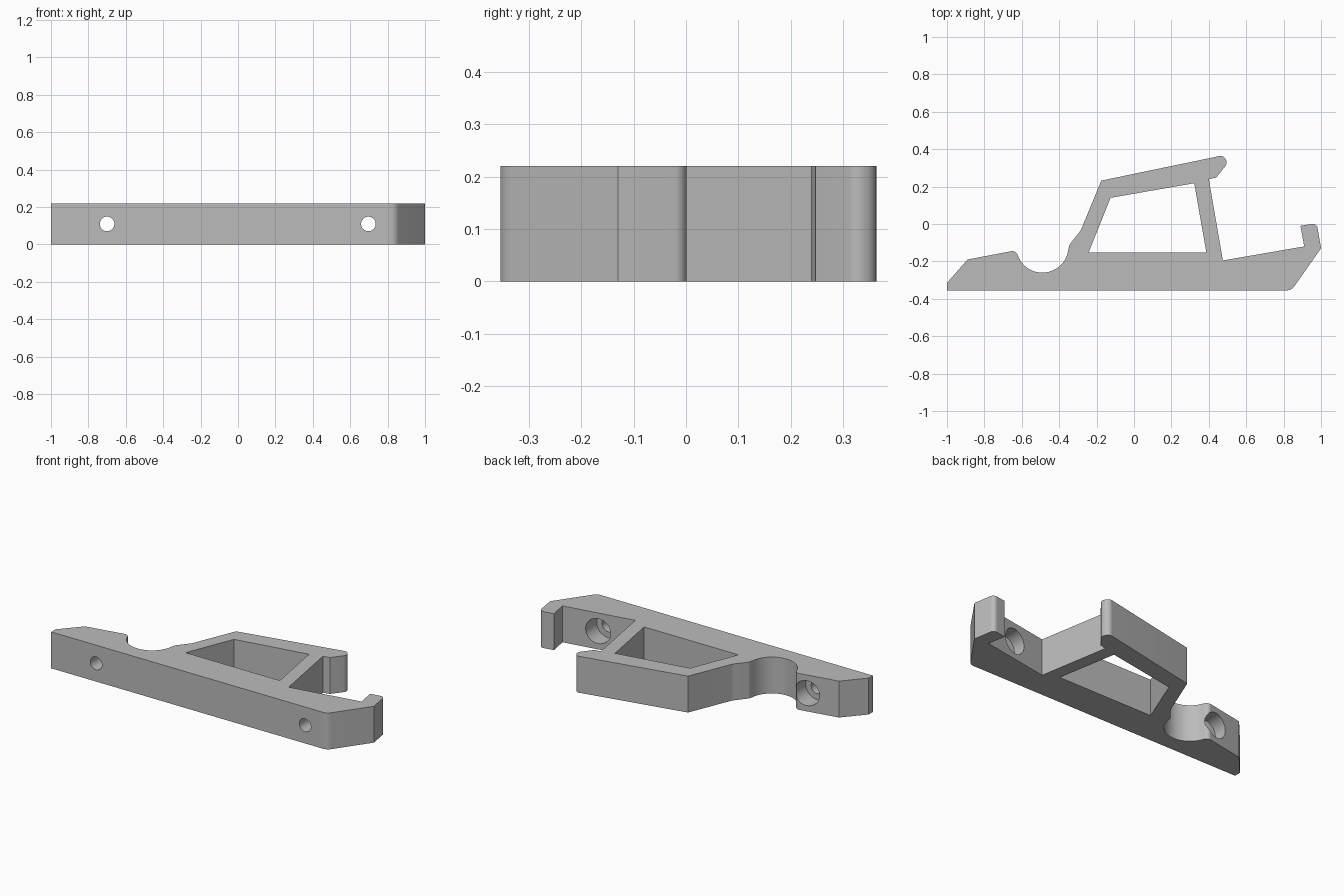
import bpy
import bmesh
from math import radians, cos, sin, tan, pi
from mathutils import Vector, Matrix

cube = bpy.data.objects.get("Cube")
if cube:
    bpy.data.objects.remove(cube, do_unlink=True)

HEIGHT = 0.22

grey = bpy.data.materials.new("plain_grey")
grey.use_nodes = True
colour = (0.5, 0.5, 0.5, 1)
grey.diffuse_color = colour
grey.node_tree.nodes["Principled BSDF"].inputs["Base Color"].default_value = colour


def fillet(corners, steps=6):
    """Round the corners (x, y, radius) of a closed outline."""
    out = []
    for i, (x, y, r) in enumerate(corners):
        p = Vector((x, y))
        if r == 0:
            out.append(p)
            continue
        a = (Vector(corners[i - 1][:2]) - p).normalized()
        b = (Vector(corners[(i + 1) % len(corners)][:2]) - p).normalized()
        half = a.angle(b) / 2
        centre = p + (a + b).normalized() * r / sin(half)
        start = p + a * r / tan(half) - centre
        end = p + b * r / tan(half) - centre
        for k in range(steps + 1):
            t = k / steps
            out.append(centre + start.lerp(end, t).normalized() * r)
    return out


def make_object(name, bm):
    bmesh.ops.recalc_face_normals(bm, faces=bm.faces)
    mesh = bpy.data.meshes.new(name)
    bm.to_mesh(mesh)
    bm.free()
    mesh.materials.append(grey)
    obj = bpy.data.objects.new(name, mesh)
    bpy.context.collection.objects.link(obj)
    return obj


def extrude_outline(name, points, z0, z1):
    bm = bmesh.new()
    face = bm.faces.new([bm.verts.new((p[0], p[1], z0)) for p in points])
    top = bmesh.ops.extrude_face_region(bm, geom=[face], use_keep_orig=True)["geom"]
    verts = [g for g in top if isinstance(g, bmesh.types.BMVert)]
    bmesh.ops.translate(bm, verts=verts, vec=(0, 0, z1 - z0))
    return make_object(name, bm)


def hole_cutter(name, x, radius, y0, y1):
    bm = bmesh.new()
    place = Matrix.Translation((x, (y0 + y1) / 2, HEIGHT / 2)) @ Matrix.Rotation(pi / 2, 4, 'X')
    bmesh.ops.create_cone(bm, cap_ends=True, segments=40, radius1=radius,
                          radius2=radius, depth=y1 - y0, matrix=place)
    return make_object(name, bm)


def cut(target, cutter):
    mod = target.modifiers.new("cut", 'BOOLEAN')
    mod.operation = 'DIFFERENCE'
    mod.solver = 'EXACT'
    mod.object = cutter
    bpy.context.view_layer.objects.active = target
    bpy.ops.object.modifier_apply(modifier=mod.name)
    bpy.data.objects.remove(cutter, do_unlink=True)


# Base edge, end clip, hooked arm
outline = [
    (-1, -0.355, 0), (0.842, -0.355, 0.05), (1, -0.13, 0), (0.977, 0.005, 0.025),
    (0.89, -0.01, 0), (0.91, -0.12, 0), (0.475, -0.195, 0), (0.4, 0.24, 0),
    (0.44, 0.248, 0), (0.5, 0.325, 0.03), (0.48, 0.368, 0.03), (-0.175, 0.232, 0),
    (-0.285, -0.035, 0.06), (-0.345, -0.11, 0.02),
]
# Round cradle
for k in range(25):
    a = radians(-6 - 157 * k / 24)
    outline.append((-0.49 + 0.14 * cos(a), -0.12 + 0.14 * sin(a), 0))
# Lip and sloped end
outline += [(-0.643, -0.143, 0.025), (-0.89, -0.19, 0), (-1, -0.315, 0)]

bracket = extrude_outline("bracket", fillet(outline), 0, HEIGHT)

# Window inside the arm
window = [(-0.243, -0.153), (0.387, -0.153), (0.322, 0.218), (-0.125, 0.14)]
cut(bracket, extrude_outline("window_cutter", window, -0.1, HEIGHT + 0.1))

# Screw holes with wider bores from the back
for x in (-0.7, 0.697):
    cut(bracket, hole_cutter("screw_hole_cutter", x, 0.039, -0.5, 0))
    cut(bracket, hole_cutter("screw_bore_cutter", x, 0.075, -0.25, 0.05))

bpy.ops.object.select_all(action='DESELECT')
bracket.select_set(True)
bpy.context.view_layer.objects.active = bracket
bpy.ops.object.shade_smooth_by_angle(angle=radians(25))
